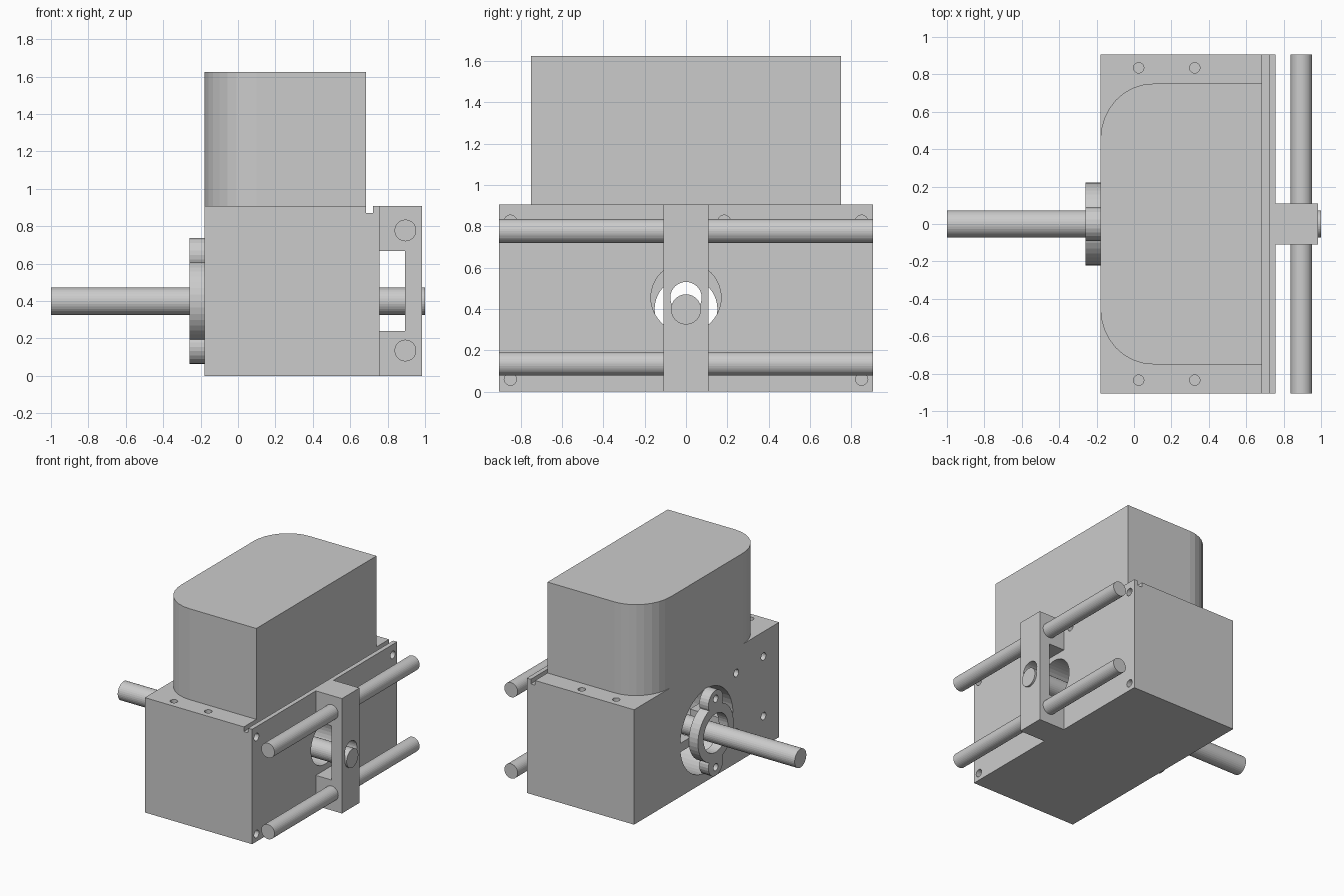
import bpy, math
from mathutils import Vector

if "Cube" in bpy.data.objects:
    bpy.data.objects.remove(bpy.data.objects["Cube"])

ROT = {'x': (0, math.pi / 2, 0), 'y': (math.pi / 2, 0, 0), 'z': (0, 0, 0)}


def box(name, lo, hi):
    lo, hi = Vector(lo), Vector(hi)
    bpy.ops.mesh.primitive_cube_add(size=1, location=(lo + hi) / 2)
    o = bpy.context.object
    o.name = name
    o.scale = hi - lo
    bpy.ops.object.transform_apply(location=True, rotation=True, scale=True)
    return o


def cyl(name, axis, centre, r, length, seg=32):
    bpy.ops.mesh.primitive_cylinder_add(vertices=seg, radius=r, depth=length,
                                        location=centre, rotation=ROT[axis])
    o = bpy.context.object
    o.name = name
    bpy.ops.object.transform_apply(location=True, rotation=True, scale=True)
    return o


def boolean(target, tools, op='DIFFERENCE'):
    for t in tools:
        bpy.context.view_layer.objects.active = target
        m = target.modifiers.new('cut', 'BOOLEAN')
        m.operation, m.solver, m.object = op, 'EXACT', t
        bpy.ops.object.modifier_apply(modifier=m.name)
        bpy.data.objects.remove(t, do_unlink=True)


def prism(name, outline, z0, z1):
    n = len(outline)
    verts = [(x, y, z) for z in (z0, z1) for x, y in outline]
    faces = [tuple(reversed(range(n))), tuple(range(n, 2 * n))]
    faces += [(i, (i + 1) % n, n + (i + 1) % n, n + i) for i in range(n)]
    me = bpy.data.meshes.new(name)
    me.from_pydata(verts, [], faces)
    o = bpy.data.objects.new(name, me)
    bpy.context.collection.objects.link(o)
    return o


# Main housing with top groove, round pocket and screw holes
housing = box('housing', (-0.18, -0.905, 0), (0.757, 0.905, 0.907))
cuts = [box('groove', (0.685, -1, 0.87), (0.722, 1, 1)),
        cyl('pocket', 'x', (0.1, 0, 0.4), 0.33, 0.8, 48),
        cyl('bore', 'x', (0.6, 0, 0.455), 0.17, 0.6, 40)]
for y, z in [(-0.85, 0.06), (0.85, 0.06), (-0.85, 0.825), (0.85, 0.825), (0.185, 0.825)]:
    cuts.append(cyl('hole', 'x', (0.757, y, z), 0.03, 0.2, 16))
for y, z in [(-0.71, 0.71), (-0.37, 0.71), (-0.71, 0.24), (-0.37, 0.24)]:
    cuts.append(cyl('hole', 'x', (-0.18, y, z), 0.03, 0.2, 16))
for x in (0.025, 0.325):
    for s in (-1, 1):
        cuts.append(cyl('hole', 'z', (x, s * 0.835, 0.907), 0.028, 0.2, 16))
boolean(housing, cuts)

# Webs dividing the round pocket
for s in (-1, 1):
    a, b = sorted((s * 0.19, s * 0.335))
    box('pocket_web', (-0.178, a, 0.35), (0.1, b, 0.42))

# Upper cover, rounded on the -x side
arc = [(0.1 - 0.28 * math.sin(t), 0.45 + 0.3 * math.cos(t))
       for t in (i * math.pi / 16 for i in range(9))]
outline = [(0.685, 0.75)] + arc + [(x, -y) for x, y in reversed(arc)] + [(0.685, -0.75)]
prism('upper_cover', outline, 0.905, 1.625)

# Two-eared flange ring
flange = cyl('flange', 'x', (-0.22, 0, 0.4), 0.222, 0.08, 40)
boolean(flange, [cyl('ear', 'x', (-0.22, 0, 0.4 + s * 0.245), 0.092, 0.08, 24)
                 for s in (-1, 1)], 'UNION')
boolean(flange, [cyl('hole', 'x', (-0.22, 0, 0.4 + s * 0.27), 0.028, 0.3, 16)
                 for s in (-1, 1)] + [cyl('hole', 'x', (-0.22, 0, 0.4), 0.152, 0.3, 40)])

# Bracket with window and bore
bracket = box('bracket', (0.757, -0.11, 0), (0.985, 0.11, 0.907))
boolean(bracket, [box('window', (0.7, -0.2, 0.24), (0.893, 0.2, 0.667)),
                  cyl('hole', 'x', (0.94, 0, 0.455), 0.076, 0.3)])

# Guide rods and main shaft
for z in (0.135, 0.777):
    cyl('guide_rod', 'y', (0.895, 0, z), 0.058, 1.81, 32)
cyl('main_shaft', 'x', (0, 0, 0.398), 0.073, 2.0, 32)
